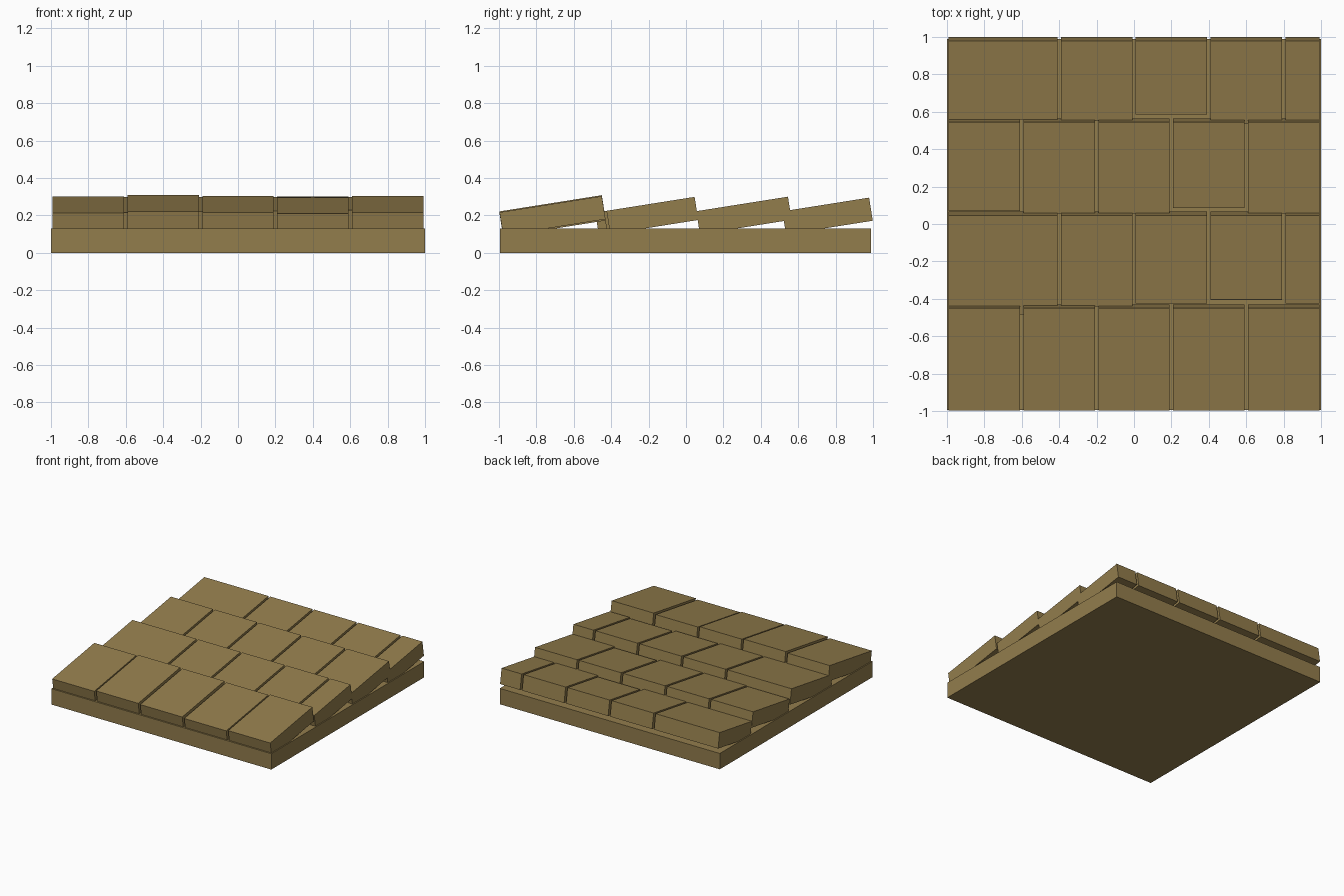
import bpy, math
from mathutils import Matrix, Vector

cube = bpy.data.objects.get("Cube")
if cube:
    bpy.data.objects.remove(cube, do_unlink=True)

wood = bpy.data.materials.new("weathered_wood")
wood.use_nodes = True
colour = (0.29, 0.205, 0.073, 1)
wood.diffuse_color = colour
wood.node_tree.nodes["Principled BSDF"].inputs["Base Color"].default_value = colour


def box(name, size, matrix):
    bpy.ops.mesh.primitive_cube_add(size=1)
    ob = bpy.context.object
    ob.name = name
    ob.data.transform(matrix @ Matrix.Diagonal((*size, 1)))
    ob.data.materials.append(wood)
    return ob


# Backing board
box("backing_board", (2, 1.985, 0.13), Matrix.Translation((0, -0.003, 0.065)))

TILT = math.radians(9)
THICK = 0.125


def shingle(name, x0, x1, front, back, top):
    """Tilted slab given by its upper front and upper back edges."""
    length = (back - front) / math.cos(TILT)
    matrix = (Matrix.Translation(((x0 + x1) / 2, back, top))
              @ Matrix.Rotation(TILT, 4, 'X')
              @ Matrix.Translation(Vector((0, -length / 2, -THICK / 2))))
    box(name, (x1 - x0, length, THICK), matrix)


# Courses alternate between even joints and joints offset by half a shingle
even = [-1, -0.6, -0.2, 0.2, 0.6, 1]
offset = [-1, -0.4, 0, 0.4, 0.8, 1]
GAP = 0.009

# Each course: joints, back edge, front edges, top heights
courses = [
    (even, -0.45, [-0.997] * 5, [0.300, 0.308, 0.303, 0.296, 0.303]),
    (offset, 0.046, [-0.485, -0.44, -0.425, -0.405, -0.425], [0.299] * 5),
    (even, 0.545, [0.07, 0.055, 0.055, 0.085, 0.055], [0.300] * 5),
    (offset, 0.979, [0.56, 0.55, 0.585, 0.535, 0.515], [0.295] * 5),
]
for row, (joints, back, fronts, tops) in enumerate(courses, 1):
    for i, (front, top) in enumerate(zip(fronts, tops)):
        shingle(f"shingle_row_{row}_{i + 1}", joints[i] + GAP,
                joints[i + 1] - GAP, front, back, top)
